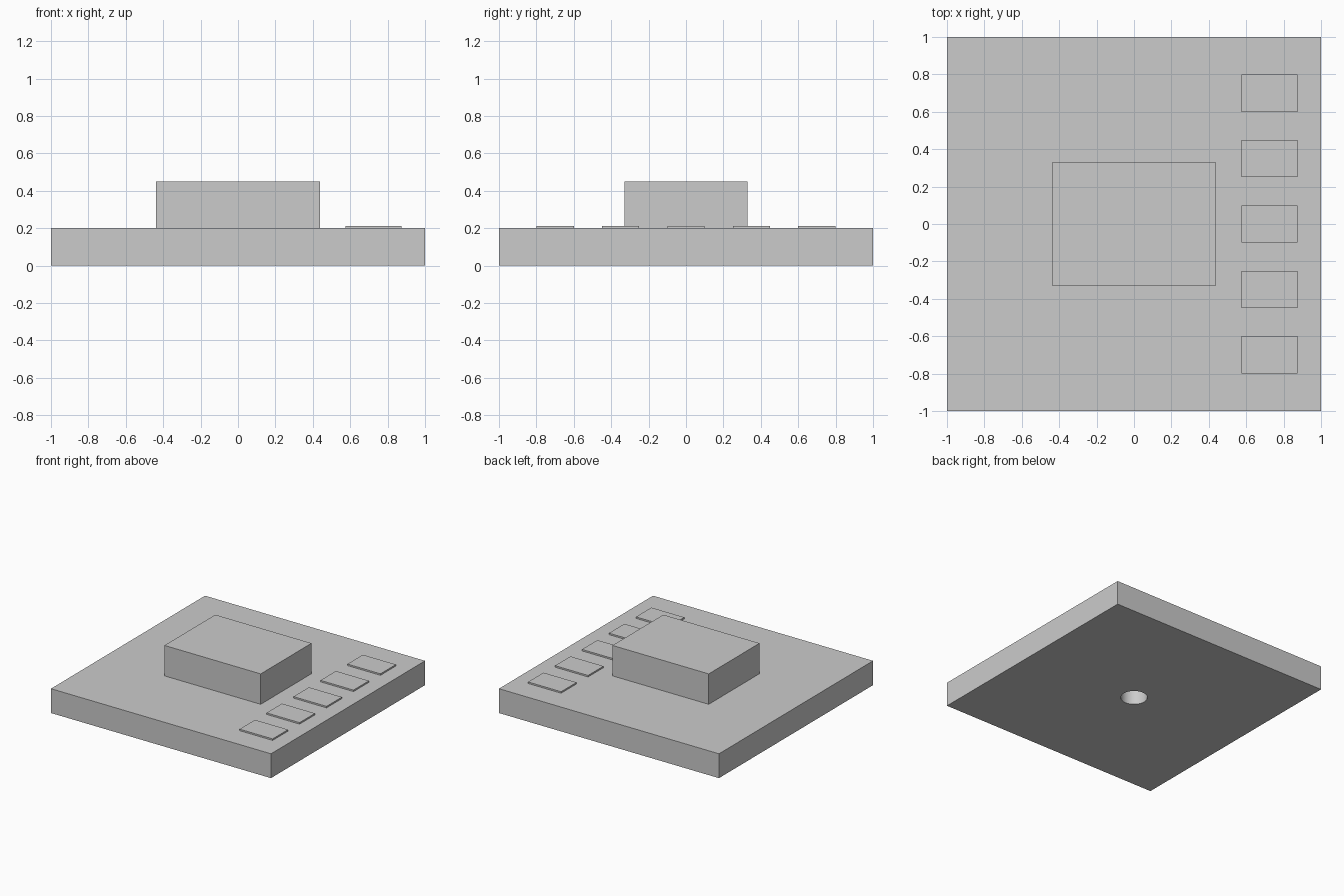
import bpy

default = bpy.data.objects.get("Cube")
if default:
    bpy.data.objects.remove(default, do_unlink=True)

# Single plain grey finish
grey = bpy.data.materials.new("plain grey")
grey.use_nodes = True
colour = (0.6, 0.6, 0.6, 1)
grey.diffuse_color = colour
grey.node_tree.nodes["Principled BSDF"].inputs["Base Color"].default_value = colour


def box(name, size, x, y, bottom):
    """Add a box of the given size standing on height bottom."""
    bpy.ops.mesh.primitive_cube_add(size=1, location=(x, y, bottom + size[2] / 2))
    obj = bpy.context.object
    obj.name = name
    obj.scale = size
    bpy.ops.object.transform_apply(location=False, rotation=False, scale=True)
    obj.data.materials.append(grey)
    return obj


# Square base slab
BASE = 0.2
base = box("base_slab", (2, 2, BASE), 0, 0, 0)

# Round hole through the slab, closed above by the block
bpy.ops.mesh.primitive_cylinder_add(vertices=64, radius=0.1, depth=2 * BASE + 0.2,
                                    location=(0, 0, BASE / 2))
cutter = bpy.context.object
cutter.name = "hole_cutter"
cutter.data.materials.append(grey)
cutter.hide_render = True
cutter.hide_viewport = True
cut = base.modifiers.new("round_hole", "BOOLEAN")
cut.operation = "DIFFERENCE"
cut.solver = "EXACT"
cut.object = cutter
bpy.context.view_layer.objects.active = base
bpy.ops.object.select_all(action="DESELECT")
base.select_set(True)
bpy.ops.object.modifier_apply(modifier=cut.name)
bpy.data.objects.remove(cutter, do_unlink=True)
bpy.ops.object.shade_smooth_by_angle()

# Raised central block
box("central_block", (0.875, 0.66, 0.25), 0, 0, BASE)

# Row of thin pads along the left edge
for i in range(5):
    box(f"pad_{i + 1}", (0.3, 0.2, 0.0125), 0.725, (i - 2) * 0.35, BASE)
